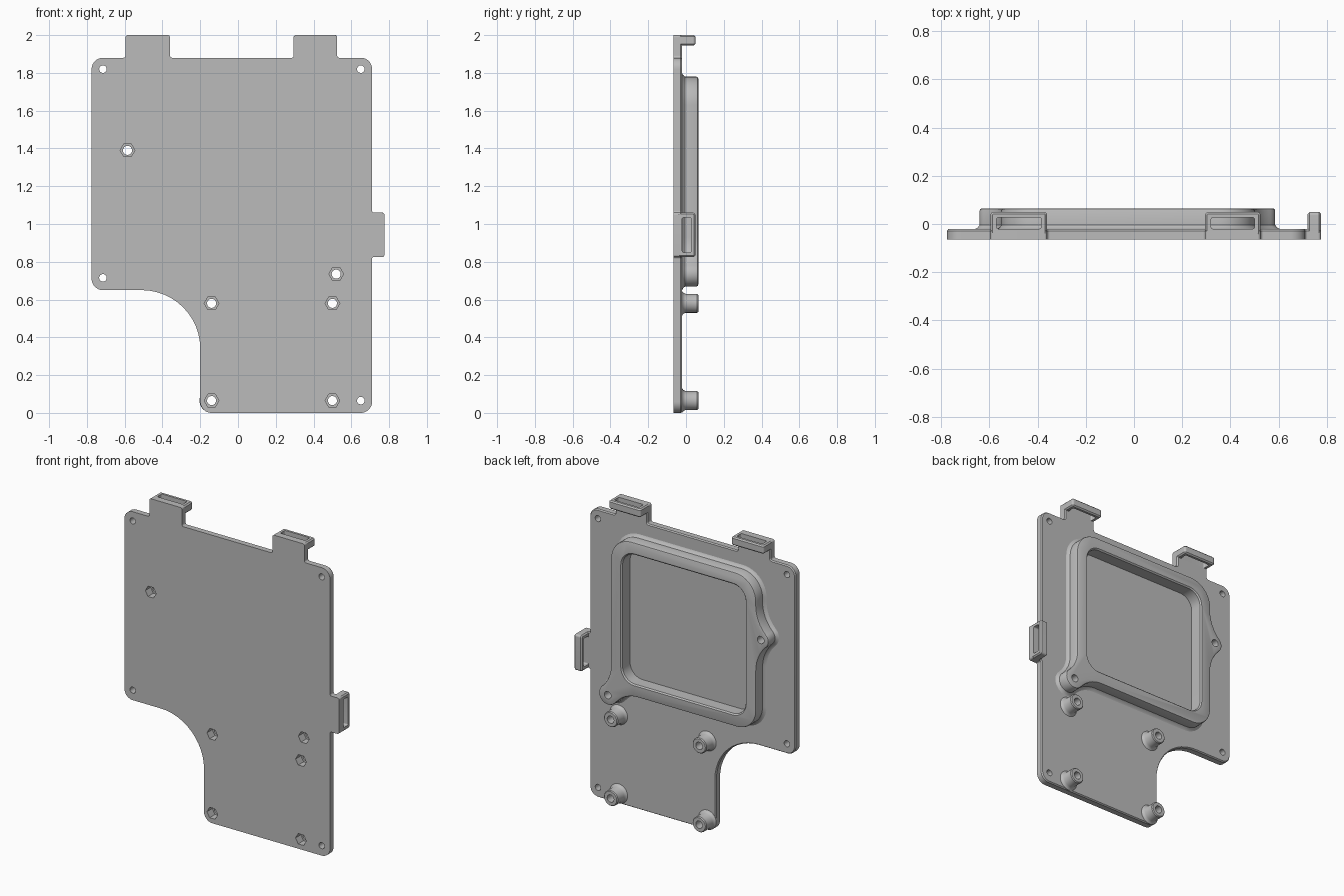
import bpy, bmesh
from math import radians, cos, sin, tan, pi, atan2, ceil
from mathutils import Vector

if "Cube" in bpy.data.objects:
    bpy.data.objects.remove(bpy.data.objects["Cube"])

grey = bpy.data.materials.new("plain_grey")
grey.use_nodes = True
grey.diffuse_color = (0.5, 0.5, 0.5, 1)
grey.node_tree.nodes["Principled BSDF"].inputs["Base Color"].default_value = (0.5, 0.5, 0.5, 1)

FRONT, BACK, RIM = -0.065, -0.02, 0.065


def rounded(corners):
    """Closed outline from (u, v, radius) corners, each replaced by a tangent arc."""
    out, n = [], len(corners)
    for i, (u, v, r) in enumerate(corners):
        p = Vector((u, v))
        a = (Vector(corners[i - 1][:2]) - p).normalized()
        b = (Vector(corners[(i + 1) % n][:2]) - p).normalized()
        half = a.angle(b) / 2
        centre = p + (a + b).normalized() * r / sin(half)
        start = p + a * r / tan(half) - centre
        end = p + b * r / tan(half) - centre
        sweep = atan2(start.x * end.y - start.y * end.x, start.dot(end))
        steps = max(3, ceil(abs(sweep) / radians(8)))
        base = atan2(start.y, start.x)
        for k in range(steps + 1):
            t = base + sweep * k / steps
            out.append(centre + Vector((cos(t), sin(t))) * r)
    return out


def rectangle(u0, u1, v0, v1, r):
    return rounded([(u0, v0, r), (u1, v0, r), (u1, v1, r), (u0, v1, r)])


def circle(u, v, r, sides=40):
    return [Vector((u + r * cos(2 * pi * k / sides), v + r * sin(2 * pi * k / sides)))
            for k in range(sides)]


def grow(outline, d):
    """Offset a counter-clockwise outline outward by d."""
    out, n = [], len(outline)
    for i, p in enumerate(outline):
        a = (p - outline[i - 1]).normalized()
        b = (outline[(i + 1) % n] - p).normalized()
        t = (a + b).normalized()
        out.append(p + Vector((t.y, -t.x)) * d)
    return out


def along_y(u, v, d):
    return (u, d, v)


def along_z(u, v, d):
    return (u, v, d)


def along_x(u, v, d):
    return (d, v, u)


def loft(name, outline, levels, place=along_y):
    """Solid through the outline at each (depth, growth) level."""
    bm = bmesh.new()
    rings = [[bm.verts.new(place(p.x, p.y, d)) for p in grow(outline, g)] for d, g in levels]
    for lo, hi in zip(rings, rings[1:]):
        for i in range(len(lo)):
            bm.faces.new((lo[i - 1], lo[i], hi[i], hi[i - 1]))
    bm.faces.new(rings[0])
    bm.faces.new(rings[-1])
    bmesh.ops.recalc_face_normals(bm, faces=bm.faces)
    mesh = bpy.data.meshes.new(name)
    bm.to_mesh(mesh)
    bm.free()
    obj = bpy.data.objects.new(name, mesh)
    bpy.context.collection.objects.link(obj)
    mesh.materials.append(grey)
    return obj


def finish(obj, cutters):
    """Cut the openings, then shade with sharp edges kept."""
    for c in cutters:
        m = obj.modifiers.new("cut", "BOOLEAN")
        m.operation, m.solver, m.object = "DIFFERENCE", "EXACT", c
    bpy.ops.object.select_all(action="DESELECT")
    obj.select_set(True)
    bpy.context.view_layer.objects.active = obj
    for m in list(obj.modifiers):
        bpy.ops.object.modifier_apply(modifier=m.name)
    bpy.ops.object.shade_smooth_by_angle(angle=radians(30))


# Hole positions
boss_spots = [(-0.14, 0.58), (0.5, 0.58), (-0.14, 0.065), (0.5, 0.065)]
ear_spots = [(-0.585, 1.39), (0.52, 0.735)]
corner_spots = [(-0.715, 1.82), (0.65, 1.82), (-0.715, 0.715), (0.65, 0.065)]


def nut_cutters(spot):
    bore = loft("bore_cutter", circle(*spot, 0.024, 24), [(-0.1, 0), (0.1, 0)])
    nut = loft("nut_cutter", circle(*spot, 0.039, 6), [(-0.1, 0), (-0.01, 0)])
    return [bore, nut]


nuts = {s: nut_cutters(s) for s in boss_spots + ear_spots}
corner_cutters = [loft("corner_cutter", circle(*s, 0.02, 24), [(-0.1, 0), (0.1, 0)])
                  for s in corner_spots]

# Base plate with its three tabs
def top_tab(x0, x1):
    return [(x1, 1.88, 0.012), (x1, 2, 0.012), (x0, 2, 0.012), (x0, 1.88, 0.012)]


plate_outline = rounded(
    [(-0.2, 0, 0.06), (0.71, 0, 0.06),
     (0.71, 0.825, 0.01), (0.775, 0.825, 0.012), (0.775, 1.06, 0.012), (0.71, 1.06, 0.01),
     (0.71, 1.88, 0.06)]
    + top_tab(0.295, 0.525) + top_tab(-0.595, -0.36)
    + [(-0.775, 1.88, 0.06), (-0.775, 0.65, 0.06), (-0.2, 0.65, 0.31)])
plate = loft("base_plate", plate_outline, [(FRONT, 0), (BACK - 0.008, 0), (BACK, -0.006)])
finish(plate, corner_cutters + [c for pair in nuts.values() for c in pair])

# Raised frame with two screw ears, open in the middle
frame_outline = rounded([
    (-0.55, 0.775, 0.14), (0.388, 0.775, 0.2), (0.52, 0.643, 0.064), (0.612, 0.735, 0.064),
    (0.5, 0.847, 0.2), (0.5, 1.78, 0.15), (-0.55, 1.78, 0.15),
    (-0.55, 1.503, 0.24), (-0.663, 1.39, 0.055), (-0.55, 1.277, 0.24)])
frame = loft("raised_frame", frame_outline,
             [(-0.03, 0.018), (BACK, 0.018), (-0.015, 0.008), (-0.004, 0),
              (RIM - 0.01, 0), (RIM - 0.003, -0.003), (RIM, -0.01)])
pocket = loft("pocket_cutter", rectangle(-0.472, 0.418, 0.855, 1.7, 0.09),
              [(-0.1, 0), (RIM - 0.008, 0), (RIM, 0.008), (0.1, 0.008)])
finish(frame, [pocket] + [c for s in ear_spots for c in nuts[s]])

# Screw bosses with flared feet
for s in boss_spots:
    boss = loft("screw_boss", circle(*s, 0.05),
                [(-0.03, 0.014), (BACK, 0.014), (-0.014, 0.006), (-0.002, 0),
                 (RIM - 0.006, 0), (RIM, -0.005)])
    finish(boss, nuts[s])

# Slotted strap loops on the tabs
slots = []
for name, u0, u1, edge, place in [
        ("top_left_loop", 0.295, 0.525, 2.0, along_z),
        ("top_right_loop", -0.595, -0.36, 2.0, along_z),
        ("side_loop", 0.825, 1.06, 0.775, along_x)]:
    loop = loft(name, rectangle(u0, u1, -0.05, 0.05, 0.014),
                [(edge - 0.055, -0.008), (edge - 0.047, 0), (edge - 0.008, 0), (edge, -0.008)], place)
    slot = loft("slot_cutter", rectangle(u0 + 0.025, u1 - 0.025, BACK, 0.027, 0.008),
                [(edge - 0.1, 0), (edge + 0.1, 0)], place)
    finish(loop, [slot])
    slots.append(slot)

# Remove the cutting helpers
for c in corner_cutters + [pocket] + slots + [c for pair in nuts.values() for c in pair]:
    bpy.data.objects.remove(c)
